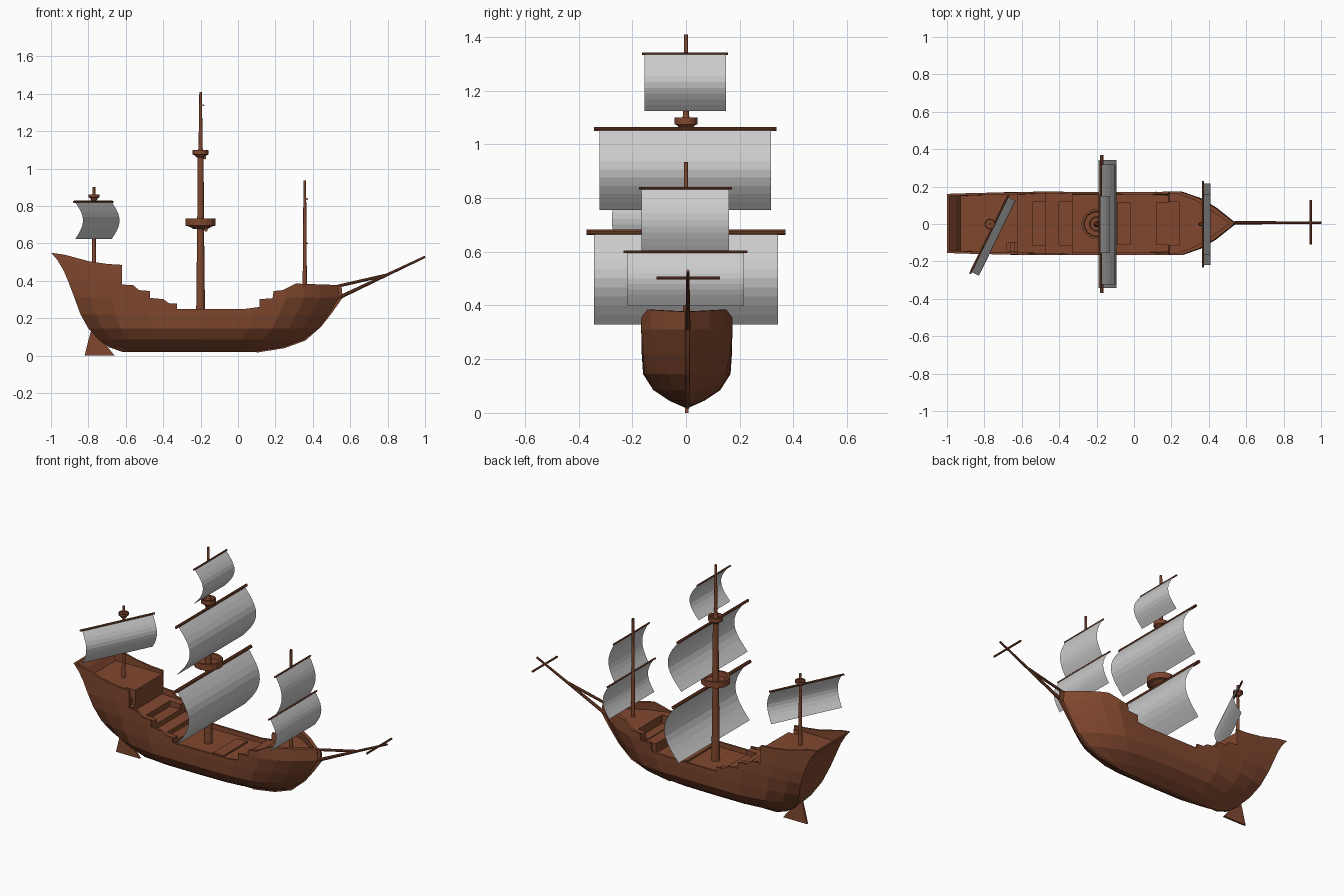
import bpy, bmesh, math
from mathutils import Vector

if "Cube" in bpy.data.objects:
    bpy.data.objects.remove(bpy.data.objects["Cube"])


def material(name, rgb):
    m = bpy.data.materials.new(name)
    m.diffuse_color = (*rgb, 1)
    m.use_nodes = True
    m.node_tree.nodes["Principled BSDF"].inputs["Base Color"].default_value = m.diffuse_color
    return m


WOOD = material("brown_wood", (0.22, 0.065, 0.028))
CLOTH = material("grey_sailcloth", (0.6, 0.6, 0.6))


def make(name, bm, mat):
    bmesh.ops.remove_doubles(bm, verts=bm.verts, dist=1e-5)
    bmesh.ops.recalc_face_normals(bm, faces=bm.faces)
    me = bpy.data.meshes.new(name)
    bm.to_mesh(me)
    bm.free()
    me.materials.append(mat)
    ob = bpy.data.objects.new(name, me)
    bpy.context.collection.objects.link(ob)
    return ob


def prism(name, pts, y0, y1, mat=WOOD):
    """Side profile (x, z) extruded from y0 to y1."""
    bm = bmesh.new()
    face = bm.faces.new([bm.verts.new((x, y0, z)) for x, z in pts])
    new = bmesh.ops.extrude_face_region(bm, geom=[face])["geom"]
    bmesh.ops.translate(bm, vec=(0, y1 - y0, 0),
                        verts=[g for g in new if isinstance(g, bmesh.types.BMVert)])
    return make(name, bm, mat)


def lathe(name, profile, x, y=0, n=16):
    """Profile of (radius, z) turned about a vertical axis."""
    bm = bmesh.new()
    vs = [bm.verts.new((r, 0, z)) for r, z in profile]
    es = [bm.edges.new(p) for p in zip(vs, vs[1:])]
    bmesh.ops.spin(bm, geom=vs + es, axis=(0, 0, 1), cent=(0, 0, 0),
                   steps=n, angle=2 * math.pi)
    bmesh.ops.translate(bm, vec=(x, y, 0), verts=bm.verts)
    return make(name, bm, WOOD)


def rod(name, a, b, r1, r2=None, n=10):
    a, b = Vector(a), Vector(b)
    bm = bmesh.new()
    bmesh.ops.create_cone(bm, cap_ends=True, segments=n, radius1=r1,
                          radius2=r2 or r1, depth=(b - a).length)
    bm.transform((b - a).to_track_quat('Z', 'Y').to_matrix().to_4x4())
    bmesh.ops.translate(bm, vec=(a + b) / 2, verts=bm.verts)
    return make(name, bm, WOOD)


def boolean(ob, cutter, op):
    mod = ob.modifiers.new("cut", 'BOOLEAN')
    mod.operation, mod.object, mod.solver = op, cutter, 'EXACT'
    bpy.context.view_layer.objects.active = ob
    bpy.ops.object.modifier_apply(modifier=mod.name)
    bpy.data.objects.remove(cutter)


# Hull levels: z, stern x, bow x, half width, stern width factor, bow fullness
LEVELS = [(.02, -.62, .12, .008, 1, 0), (.045, -.69, .24, .065, .12, 0),
          (.085, -.745, .35, .125, .2, .2), (.145, -.80, .43, .163, .4, .5),
          (.22, -.842, .485, .168, .66, .8), (.31, -.875, .54, .17, .85, 1),
          (.39, -.905, .53, .17, .92, 1), (.46, -.935, .53, .168, .94, 1),
          (.51, -.965, .53, .167, .95, 1), (.58, -1.025, .53, .166, .95, 1)]
# Stations: position along length, stern blend, full bow, fine bow
STATIONS = [(0, 0, 1, 1), (.06, .4, 1, 1), (.14, .75, 1, 1), (.27, 1, 1, 1),
            (.5, 1, 1, 1), (.7, 1, 1, .95), (.8, 1, 1, .8), (.87, 1, .8, .6),
            (.93, 1, .5, .36), (1, 1, .035, .035)]


def loft(name, inset):
    bm = bmesh.new()
    rows = []
    for z, xs, xb, hw, s, full in LEVELS:
        xs, xb = xs + inset, xb - 2 * inset
        left, right = [], []
        for u, k, f1, f0 in STATIONS:
            x = xs + (xb - xs) * u
            w = max(.002, hw * (s + (1 - s) * k) * (f0 + (f1 - f0) * full) - inset)
            left.append(bm.verts.new((x, .003 - w, z)))
            right.append(bm.verts.new((x, .003 + w, z)))
        rows.append(left + right[::-1])
    for a, b in zip(rows, rows[1:]):
        for i in range(len(a)):
            j = (i + 1) % len(a)
            bm.faces.new((a[i], a[j], b[j], b[i]))
    n = len(STATIONS)
    for row in (rows[0], rows[-1]):
        for i in range(n - 1):
            bm.faces.new((row[i], row[i + 1], row[2 * n - 2 - i], row[2 * n - 1 - i]))
    return make(name, bm, WOOD)


# Hull trimmed to the stepped rail line
hull = loft("hull", 0)
RAIL = [(-1.1, .555), (-1, .55), (-.93, .54), (-.8, .505), (-.7, .49), (-.62, .485),
        (-.62, .38), (-.56, .376), (-.53, .35), (-.47, .345), (-.47, .308),
        (-.4, .302), (-.37, .28), (-.325, .277), (-.325, .25), (.04, .25), (.115, .26),
        (.115, .302), (.185, .306), (.19, .345), (.24, .35), (.31, .385), (.6, .375)]
TOP = [(.6, .9), (-1.1, .9)]
boolean(hull, prism("rail_cutter", RAIL + TOP, -.4, .4), 'DIFFERENCE')

# Decks hollowed out inside the bulwarks
DECK = [(-1.1, .47), (-.62, .465), (-.62, .345), (-.47, .335), (-.47, .275),
        (-.33, .27), (-.33, .222), (.185, .222), (.185, .335), (.6, .345)]
well = loft("deck_well", .012)
boolean(well, prism("deck_cutter", DECK + TOP, -.4, .4), 'INTERSECT')
boolean(hull, well, 'DIFFERENCE')

# Recessed steps between deck levels
for x0, x1, z in ((-.54, -.465, .305), (-.40, -.325, .246), (.18, .24, .285)):
    boolean(hull, prism("step_cutter", [(x0, z), (x1, z), (x1, .44), (x0, .44)],
                        -.112, .118), 'DIFFERENCE')
boolean(hull, prism("stair_cutter", [(-.68, .6), (-.68, .44), (-.66, .44), (-.66, .41),
                                     (-.64, .41), (-.64, .375), (-.61, .375), (-.61, .6)],
                    -.148, -.1), 'DIFFERENCE')
prism("forward_step", [(.12, .2), (.19, .2), (.19, .28), (.12, .28)], -.112, .118)
prism("deck_hatch", [(-.09, .2), (-.02, .2), (-.02, .232), (-.09, .232)], -.112, .118)

# Stem, rudder and bowsprit
prism("stem", [(.1, .016), (.25, .04), (.36, .08), (.445, .155), (.5, .225), (.56, .31),
               (.553, .375), (.52, .375), (.52, .31), (.46, .23), (.34, .12), (.1, .03)],
      0, .013)
prism("rudder", [(-.785, .135), (-.80, .08), (-.82, 0), (-.66, 0), (-.70, .05),
                 (-.74, .1)], -.003, .009)
rod("bowsprit", (.54, .007, .31), (1, .007, .528), .010, .006)
rod("bowsprit_brace", (.52, .007, .368), (.79, .007, .43), .008)
rod("bowsprit_yard", (.945, -.11, .502), (.945, .127, .502), .006)

# Masts
lathe("main_mast", [(0, .2), (.024, .2), (.018, .72), (.016, 1.09), (.011, 1.11),
                    (.007, 1.41), (0, 1.41)], -.2)
lathe("fore_mast", [(0, .3), (.012, .3), (.007, .935), (0, .935)], .357)
lathe("mizzen_mast", [(0, .42), (.012, .42), (.007, .9), (0, .9)], -.77)

# Lookout baskets
for name, x, r, z, h in (("main_lookout", -.2, .081, .69, .042),
                         ("upper_lookout", -.2, .042, 1.07, .03),
                         ("mizzen_lookout", -.77, .029, .842, .018)):
    lathe(name, [(0, z - .012), (r * .5, z - .012), (r * .75, z), (r, z + .005), (r, z + h),
                 (r * .84, z + h), (r * .8, z + .012), (0, z + .012)], x)


def sail(name, centre, half, yard_half, height, bulge, sweep, r, angle=0, n=10):
    """Curved cloth hanging from a yard, bellying forward."""
    c = Vector(centre)
    along = Vector((math.sin(angle), math.cos(angle), 0))
    ahead = Vector((math.cos(angle), -math.sin(angle), 0))
    bm = bmesh.new()
    rows = []
    for i in range(n + 1):
        t = i / n
        p = c + ahead * (bulge * math.sin(math.pi * t) - sweep * t)
        p.z -= height * t
        rows.append([bm.verts.new(p + along * s * half) for s in (-1, 1)])
    for (a, b), (d, e) in zip(rows, rows[1:]):
        bm.faces.new((a, b, e, d))
    make(name + "_sail", bm, CLOTH)
    rod(name + "_yard", c - along * yard_half, c + along * yard_half, r)


sail("main_lower", (-.172, 0, .673), .343, .37, .343, .088, .018, .010)
sail("main_upper", (-.178, -.003, 1.057), .32, .34, .302, .085, .012, .008)
sail("main_top", (-.185, -.003, 1.338), .152, .16, .213, .06, .005, .005)
sail("fore_upper", (.369, -.002, .837), .163, .173, .237, .042, .002, .005)
sail("fore_lower", (.369, -.002, .6), .218, .231, .2, .042, .002, .005)
sail("mizzen", (-.774, -.055, .822), .223, .235, .2, .048, 0, .006, math.radians(26))
